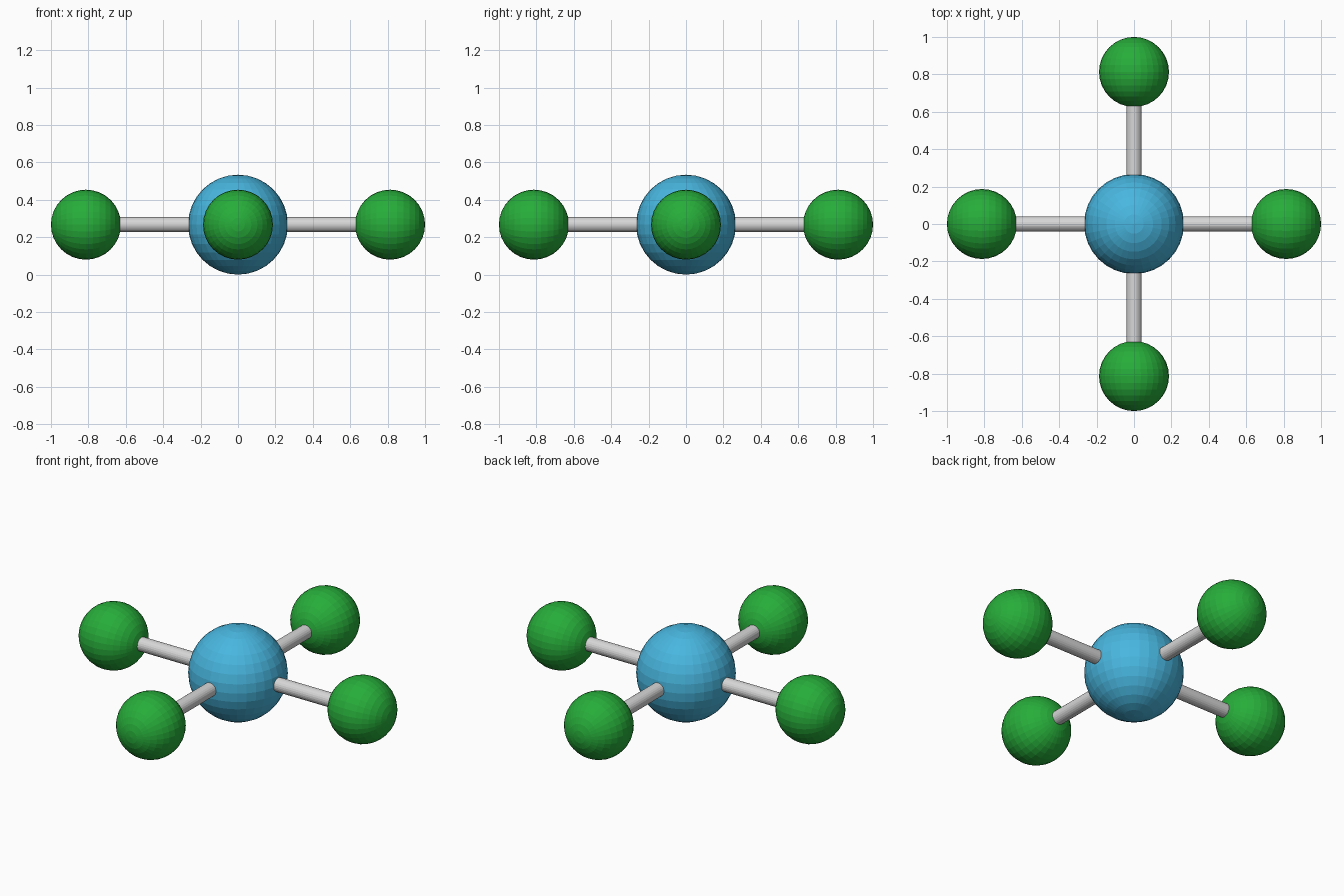
import bpy
import math
from mathutils import Vector

if "Cube" in bpy.data.objects:
    bpy.data.objects.remove(bpy.data.objects["Cube"])

CORE_R = 0.267      # centre ball radius, resting on z = 0
BALL_R = 0.187      # outer ball radius
REACH = 1.0 - BALL_R
ROD_R = 0.04


def material(name, rgb):
    m = bpy.data.materials.new(name)
    m.diffuse_color = (*rgb, 1.0)
    m.use_nodes = True
    m.node_tree.nodes["Principled BSDF"].inputs["Base Color"].default_value = m.diffuse_color
    return m


BLUE = material("sky_blue", (0.065, 0.47, 0.74))
GREEN = material("green", (0.02, 0.42, 0.042))
GREY = material("light_grey", (0.68, 0.68, 0.68))


def finish(name, mat):
    ob = bpy.context.object
    ob.name = name
    ob.data.materials.append(mat)
    return ob


def ball(name, radius, loc, mat, rot=(0, 0, 0)):
    bpy.ops.mesh.primitive_uv_sphere_add(segments=32, ring_count=16, radius=radius,
                                         location=loc, rotation=rot)
    return finish(name, mat)


def rod(name, start, end, loc_dir, rot, mat):
    mid = loc_dir * (start + end) / 2 + Vector((0, 0, CORE_R))
    bpy.ops.mesh.primitive_cylinder_add(vertices=24, radius=ROD_R, depth=end - start,
                                        location=mid, rotation=rot)
    return finish(name, mat)


# centre ball
ball("centre_ball", CORE_R, (0, 0, CORE_R), BLUE)

# four arms in a flat cross, each a rod with a ball whose pole points outwards
for i, side in enumerate(("right", "back", "left", "front")):
    a = i * math.pi / 2
    d = Vector((math.cos(a), math.sin(a), 0))
    rot = (0, math.pi / 2, a)
    rod(side + "_rod", CORE_R - 0.03, REACH - BALL_R + 0.03, d, rot, GREY)
    ball(side + "_ball", BALL_R, d * REACH + Vector((0, 0, CORE_R)), GREEN, rot)
